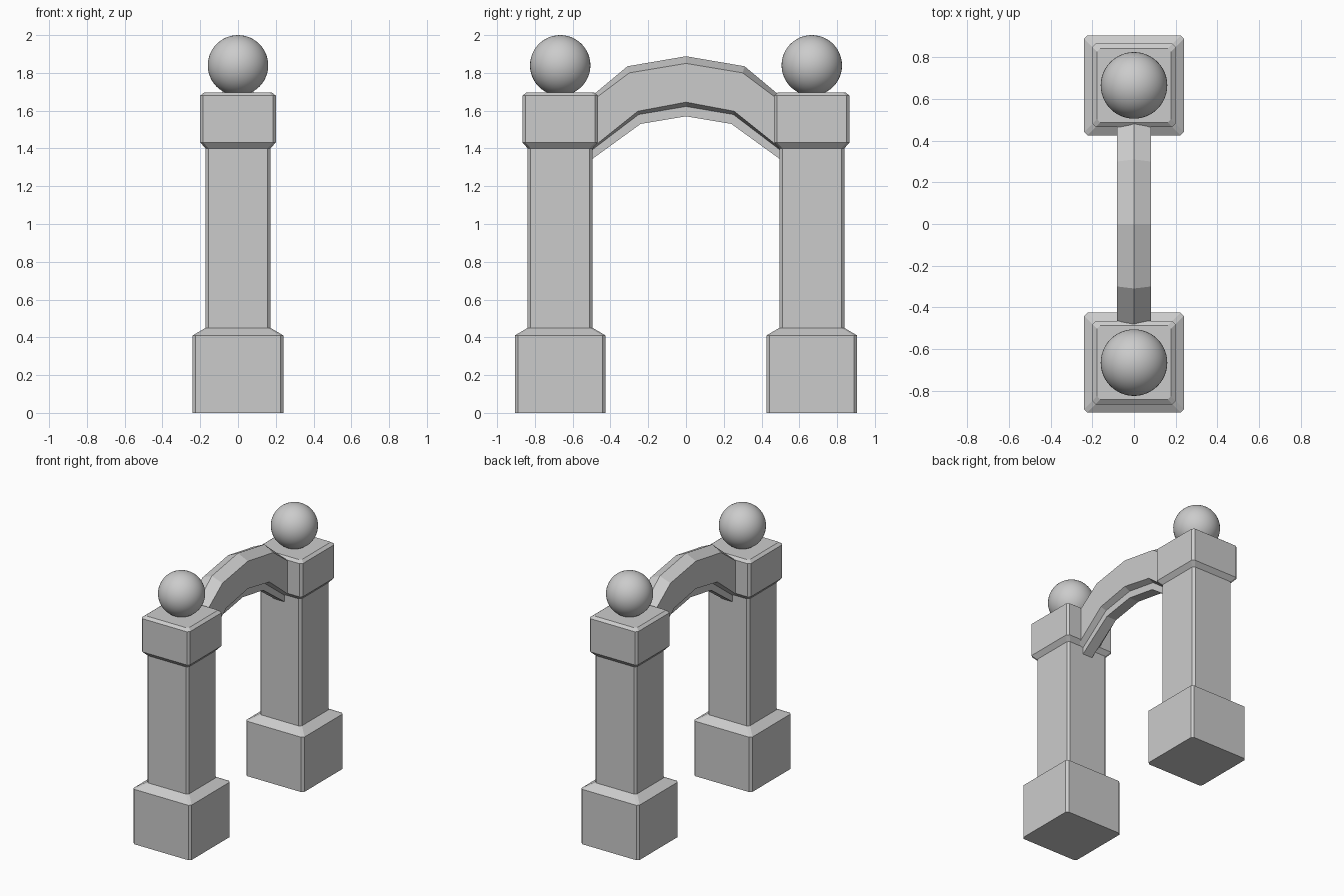
import bpy, bmesh

if "Cube" in bpy.data.objects:
    bpy.data.objects.remove(bpy.data.objects["Cube"])

PILLAR_Y = 0.666


def loft(name, rings):
    """Skin a list of equal-length closed rings and cap both ends."""
    bm = bmesh.new()
    loops = [[bm.verts.new(p) for p in ring] for ring in rings]
    n = len(loops[0])
    for a, b in zip(loops, loops[1:]):
        for i in range(n):
            j = (i + 1) % n
            bm.faces.new((a[i], a[j], b[j], b[i]))
    bm.faces.new(loops[0])
    bm.faces.new(loops[-1])
    bmesh.ops.recalc_face_normals(bm, faces=bm.faces)
    mesh = bpy.data.meshes.new(name)
    bm.to_mesh(mesh)
    bm.free()
    obj = bpy.data.objects.new(name, mesh)
    bpy.context.collection.objects.link(obj)
    return obj


def square_ring(h, z, cy, c=0.016):
    """Square of half-width h with small corner chamfers."""
    k = h - c
    pts = [(h, -k), (h, k), (k, h), (-k, h), (-h, k), (-h, -k), (-k, -h), (k, -h)]
    return [(x, y + cy, z) for x, y in pts]


# Pillar: plinth, shaft and cap as one stepped profile (half-width, height)
profile = [(0.24, 0), (0.24, 0.41), (0.172, 0.45), (0.172, 1.40),
           (0.20, 1.432), (0.20, 1.68), (0.178, 1.697)]

for side, label in ((-1, "front"), (1, "back")):
    cy = side * PILLAR_Y
    loft(f"{label}_pillar", [square_ring(h, z, cy) for h, z in profile])
    # Ball finial
    bpy.ops.mesh.primitive_uv_sphere_add(segments=48, ring_count=24, radius=0.16,
                                         location=(0, cy, 1.84))
    bpy.context.object.name = f"{label}_ball"
    bpy.ops.object.shade_smooth()

# Arch: each edge line of the section is (x, end z, knee y, knee z, crown z)
END_Y = 0.52
edges = [(0.0, 1.66, 0.31, 1.835, 1.888), (0.082, 1.635, 0.30, 1.80, 1.85),
         (0.082, 1.385, 0.255, 1.597, 1.645), (0.04, 1.375, 0.25, 1.58, 1.622),
         (0.04, 1.327, 0.24, 1.53, 1.57)]
section = edges + [(-e[0],) + e[1:] for e in reversed(edges[1:])]
rings = [[(x, -END_Y, ez) for x, ez, ky, kz, cz in section],
         [(x, -ky, kz) for x, ez, ky, kz, cz in section],
         [(x, 0, cz) for x, ez, ky, kz, cz in section],
         [(x, ky, kz) for x, ez, ky, kz, cz in section],
         [(x, END_Y, ez) for x, ez, ky, kz, cz in section]]
loft("arch", rings)
